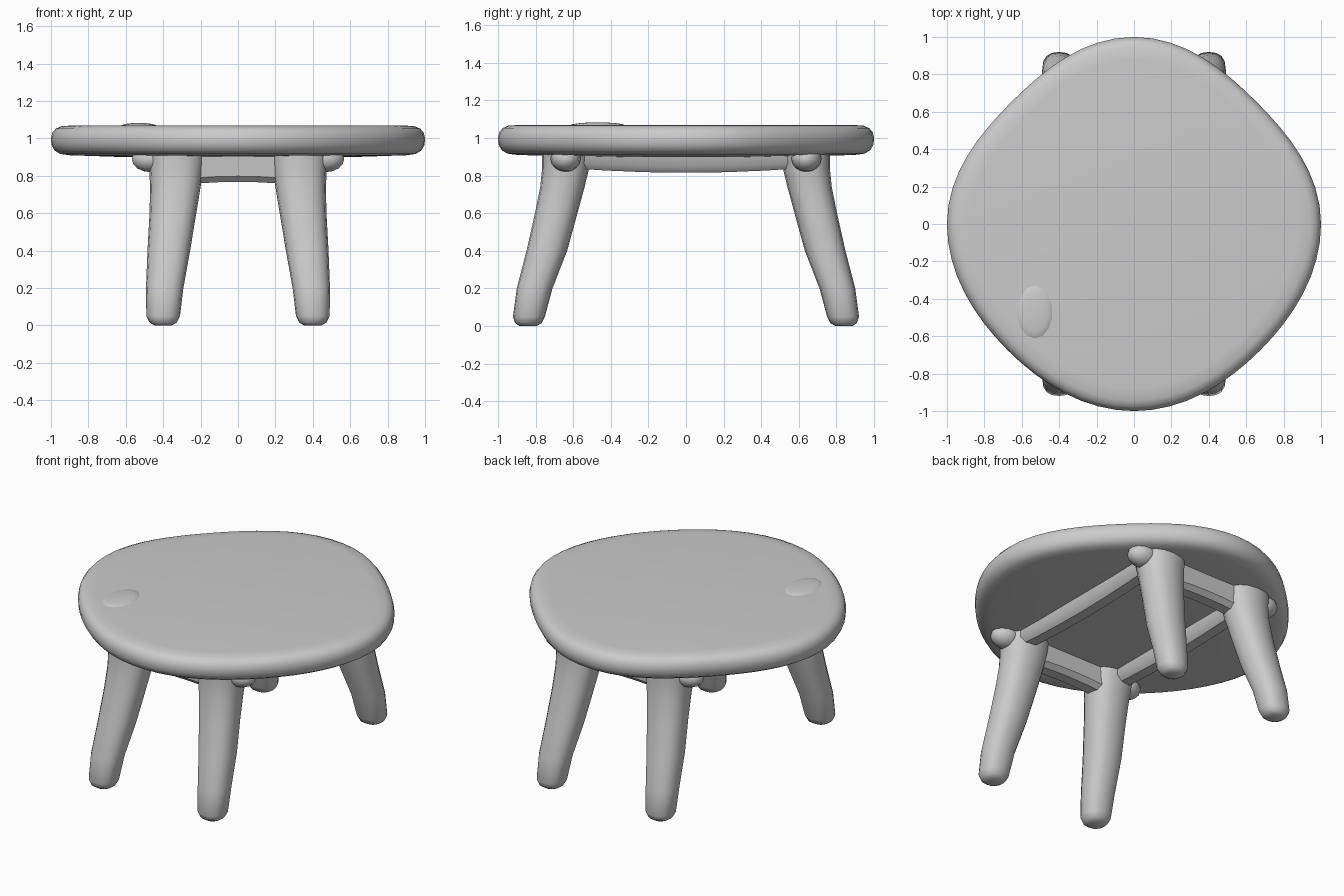
import bpy, bmesh
from math import sin, cos, pi, copysign

cube = bpy.data.objects.get("Cube")
if cube:
    bpy.data.objects.remove(cube, do_unlink=True)

grey = bpy.data.materials.new("matte grey")
grey.use_nodes = True
colour = (0.6, 0.6, 0.6, 1)
grey.diffuse_color = colour
grey.node_tree.nodes["Principled BSDF"].inputs["Base Color"].default_value = colour


def finish(name, bm, angle=40):
    bmesh.ops.recalc_face_normals(bm, faces=bm.faces)
    mesh = bpy.data.meshes.new(name)
    bm.to_mesh(mesh)
    bm.free()
    mesh.materials.append(grey)
    obj = bpy.data.objects.new(name, mesh)
    bpy.context.collection.objects.link(obj)
    bpy.ops.object.select_all(action="DESELECT")
    obj.select_set(True)
    bpy.context.view_layer.objects.active = obj
    bpy.ops.object.shade_smooth_by_angle(angle=angle * pi / 180)
    return obj


def loft(name, rings):
    """Skin a stack of point loops and cap both ends."""
    bm = bmesh.new()
    loops = [[bm.verts.new(p) for p in ring] for ring in rings]
    n = len(loops[0])
    for a, b in zip(loops, loops[1:]):
        for i in range(n):
            j = (i + 1) % n
            bm.faces.new((a[i], a[j], b[j], b[i]))
    bm.faces.new(loops[0])
    bm.faces.new(loops[-1])
    return finish(name, bm)


def squircle(t, power):
    return [copysign(abs(f) ** power, f) for f in (cos(t), sin(t))]


# Tabletop: rounded slab, slightly flattened on the diagonals
def top_ring(scale, z):
    pts = []
    for i in range(64):
        t = 2 * pi * i / 64
        dent = 0.075 if sin(t) > 0 else 0.045
        r = scale * (1 - dent * sin(2 * t) ** 2)
        pts.append((r * cos(t), r * sin(t), z))
    return pts


top_profile = [(0.6, 0.9), (0.9, 0.91), (0.95, 0.917), (0.98, 0.935), (0.997, 0.965),
               (1, 1.0), (0.993, 1.03), (0.975, 1.052), (0.945, 1.065), (0.88, 1.07)]
loft("tabletop", [top_ring(r, z) for r, z in top_profile])

# Legs: height, centre x, centre y, half width, half depth
leg_profile = [(0.0, 0.40, 0.84, 0.045, 0.045), (0.015, 0.40, 0.838, 0.072, 0.07),
               (0.05, 0.40, 0.835, 0.09, 0.085), (0.2, 0.392, 0.805, 0.1, 0.095),
               (0.4, 0.37, 0.74, 0.114, 0.108), (0.6, 0.348, 0.69, 0.125, 0.113),
               (0.74, 0.335, 0.657, 0.135, 0.118), (0.84, 0.33, 0.64, 0.145, 0.125),
               (0.93, 0.33, 0.635, 0.155, 0.13)]
for sx, side in ((1, "left"), (-1, "right")):
    for sy, end in ((-1, "front"), (1, "back")):
        rings = []
        for z, cx, cy, hx, hy in leg_profile:
            ring = []
            for i in range(16):
                u, v = squircle(2 * pi * i / 16, 0.85)
                ring.append((sx * (cx + hx * u), sy * (cy + hy * v), z))
            rings.append(ring)
        loft(f"{end}_{side}_leg", rings)


# Aprons: bars between the legs, tapered and rounded underneath
def apron(name, along_x, offset, half_length, bottom, sag):
    rings = []
    for s in (-1, -0.7, -0.35, 0, 0.35, 0.7, 1):
        z = bottom + sag * s * s
        ring = []
        for w, h in ((-0.075, 0.93), (-0.065, z + 0.03), (-0.035, z),
                     (0.035, z), (0.065, z + 0.03), (0.075, 0.93)):
            a, b = s * half_length, offset + w
            ring.append((a, b, h) if along_x else (b, a, h))
        rings.append(ring)
    return loft(name, rings)


for s, end, side in ((-1, "front", "right"), (1, "back", "left")):
    apron(f"{end}_apron", True, s * 0.63, 0.33, 0.768, -0.02)
    apron(f"{side}_apron", False, s * 0.37, 0.62, 0.815, 0.025)


# Rounded lumps: brackets outside the leg tops and a blemish on the top
def lump(name, centre, size):
    bm = bmesh.new()
    bmesh.ops.create_uvsphere(bm, u_segments=14, v_segments=8, radius=1)
    for v in bm.verts:
        v.co = [c + k * p for c, k, p in zip(centre, size, v.co)]
    return finish(name, bm)


for sx, side in ((1, "left"), (-1, "right")):
    for sy, end in ((-1, "front"), (1, "back")):
        lump(f"{end}_{side}_bracket", (sx * 0.47, sy * 0.64, 0.89), (0.1, 0.08, 0.07))
lump("top_blemish", (-0.53, -0.47, 1.065), (0.1, 0.15, 0.018))
